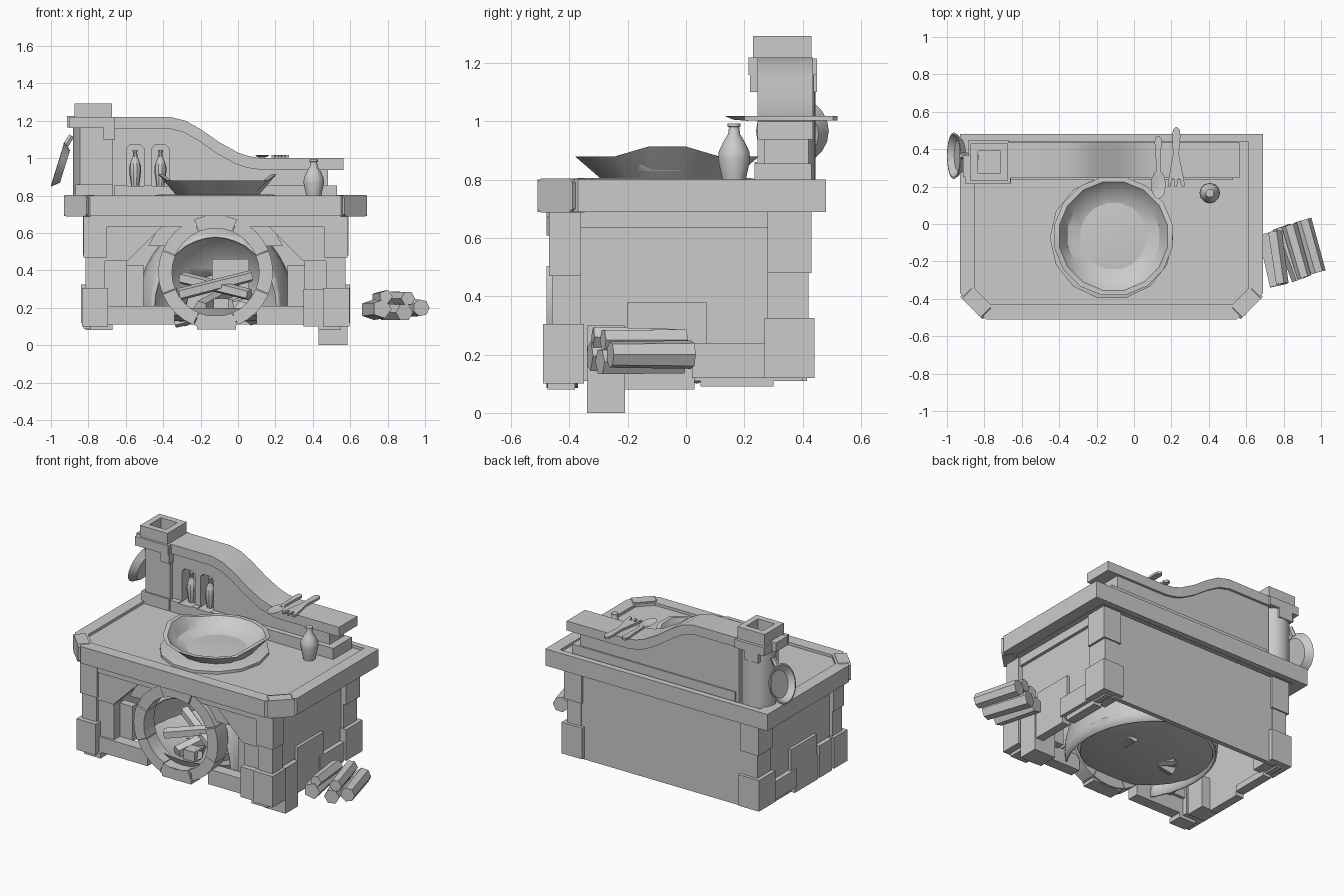
import bpy, bmesh, math
from mathutils import Matrix, Vector

if "Cube" in bpy.data.objects:
    bpy.data.objects.remove(bpy.data.objects["Cube"])

stone = bpy.data.materials.new("plain grey")
stone.use_nodes = True
GREY = (0.6, 0.6, 0.6, 1)
stone.diffuse_color = GREY
stone.node_tree.nodes["Principled BSDF"].inputs["Base Color"].default_value = GREY
parts = []
CX = -0.12  # middle of the stove body


def finish(name, bm, matrix=None):
    if matrix:
        bm.transform(matrix)
    bmesh.ops.recalc_face_normals(bm, faces=bm.faces)
    mesh = bpy.data.meshes.new(name)
    bm.to_mesh(mesh)
    bm.free()
    mesh.materials.append(stone)
    ob = bpy.data.objects.new(name, mesh)
    bpy.context.collection.objects.link(ob)
    parts.append(ob)
    return ob


def prism(name, pts, a, b, axis="y", matrix=None):
    """Extrude an outline from a to b along y (xz outline) or z (xy outline)."""
    bm = bmesh.new()
    put = (lambda p, t: (p[0], t, p[1])) if axis == "y" else (lambda p, t: (p[0], p[1], t))
    low = [bm.verts.new(put(p, a)) for p in pts]
    high = [bm.verts.new(put(p, b)) for p in pts]
    bm.faces.new(low)
    bm.faces.new(high)
    for i in range(len(pts)):
        j = (i + 1) % len(pts)
        bm.faces.new((low[i], low[j], high[j], high[i]))
    return finish(name, bm, matrix)


def box(name, x0, x1, y0, y1, z0, z1):
    return prism(name, [(x0, z0), (x1, z0), (x1, z1), (x0, z1)], y0, y1)


def pair(name, x0, x1, *rest):
    """A box on the left side and its mirror on the right side."""
    box("left_" + name, x0, x1, *rest)
    box("right_" + name, 2 * CX - x1, 2 * CX - x0, *rest)


def lathe(name, profile, matrix, sides=16):
    bm = bmesh.new()
    vs = [bm.verts.new((r, 0, z)) for r, z in profile]
    es = [bm.edges.new(e) for e in zip(vs, vs[1:])]
    bmesh.ops.spin(bm, geom=vs + es, axis=(0, 0, 1), cent=(0, 0, 0), angle=math.tau, steps=sides)
    bmesh.ops.remove_doubles(bm, verts=bm.verts, dist=0.0005)
    return finish(name, bm, matrix)


def along(p, q):
    d = Vector(q) - Vector(p)
    return Matrix.Translation(p) @ d.to_track_quat("Z", "Y").to_matrix().to_4x4(), d.length


def log(name, p, q, r, sides=6):
    m, length = along(p, q)
    lathe(name, [(0, 0), (r, 0), (r * 0.92, length), (0, length)], m, sides)


def at(x, y, z):
    return Matrix.Translation((x, y, z))


# Counter slab with raised rim and corner stones
def counter_edge(half, front, chamfer, rear):
    return [(CX - half, rear), (CX - half, front + chamfer), (CX - half + chamfer, front),
            (CX + half - chamfer, front), (CX + half, front + chamfer), (CX + half, rear)]


outer = counter_edge(.81, -.51, .14, .48)
inner = counter_edge(.73, -.43, .085, .48)
prism("counter_slab", counter_edge(.78, -.48, .13, .46), .695, .782, "z")
prism("counter_rim", outer + inner[::-1], .69, .8, "z")
box("counter_back_rim", CX - .73, CX + .73, .44, .48, .69, .8)
for side, s in (("right", -1), ("left", 1)):
    m = at(CX + s * .74, -.44, .745) @ Matrix.Rotation(s * math.pi / 4, 4, "Z")
    prism(side + "_corner_stone", [(-.085, -.045), (-.07, -.057), (.07, -.057), (.085, -.045),
                                   (.085, .045), (.07, .059), (-.07, .059), (-.085, .045)],
          -.014, .06, "y", m)

# Hollow body walls
box("back_wall", -.74, .5, .385, .415, .11, .69)
pair("side_wall", .52, .555, -.42, .4, .11, .69)
pair("side_beam", .5, .575, -.46, .28, .635, .69)
box("front_beam", -.82, .58, -.465, -.38, .635, .69)

# Corner columns of stacked stones
pair("front_column_top", .46, .585, -.47, -.36, .47, .69)
pair("front_column_middle", .47, .575, -.46, -.36, .3, .47)
pair("front_column_base", .455, .595, -.49, -.35, .1, .305)
pair("front_foot", .43, .55, -.475, -.38, .08, .11)
pair("back_column_top", .46, .59, .28, .43, .48, .69)
pair("back_column_middle", .47, .575, .28, .42, .32, .48)
pair("back_column_base", .45, .6, .27, .44, .12, .325)

# Bricks along the side walls
pair("upper_brick", .53, .575, -.2, .07, .24, .38)
pair("lower_brick", .53, .585, .02, .27, .12, .24)
pair("middle_brick", .52, .575, -.21, .03, .08, .24)
pair("footing_brick", .5, .56, .05, .3, .09, .13)
box("ground_block", .43, .585, -.34, -.21, 0, .3)
box("left_small_block", -.825, -.7, -.34, -.21, .09, .3)

# Front sill, window jambs and angled braces
pair("front_sill", .1, .47, -.455, -.38, .11, .21)
box("sill_block", .35, .47, -.475, -.38, .1, .3)
pair("window_jamb", .355, .47, -.44, -.36, .21, .46)
pair("inner_post", .265, .355, -.38, -.33, .2, .43)
for side, s in (("left", 1), ("right", -1)):
    prism(side + "_brace", [(CX + s * x, z) for x, z in
          [(.59, .64), (.28, .64), (.47, .45), (.59, .45)]], -.455, -.385)
    prism(side + "_spandrel", [(CX + s * x, z) for x, z in
          [(.3, .64), (.16, .64), (.27, .53), (.36, .53)]], -.44, -.385)

# Stone ring around the fire opening
RING = 8
for k in range(RING):
    gap = .008
    a0 = math.tau * (k + .5) / RING + gap
    angles = [a0 + (math.tau / RING - 2 * gap) * i / 4 for i in range(5)]
    outside = [(CX + .307 * math.cos(a), .39 + .305 * math.sin(a)) for a in angles]
    inside = [(CX + .233 * math.cos(a), .39 + .235 * math.sin(a)) for a in reversed(angles)]
    prism(f"ring_stone_{k + 1}", outside + inside, -.478 if k % 2 else -.47, -.37)
box("ring_foot", -.22, -.01, -.475, -.38, .085, .16)

# Thick fire chamber dome, open at the front, over a shallow round hearth
bm = bmesh.new()
bmesh.ops.create_uvsphere(bm, u_segments=32, v_segments=20, radius=1,
                          matrix=at(CX, -.08, .2) @ Matrix.Diagonal((.42, .5, .48, 1)))
for co, no in (((0, 0, .13), (0, 0, -1)), ((0, -.38, 0), (0, -1, 0)), ((0, .38, 0), (0, 1, 0))):
    bmesh.ops.bisect_plane(bm, geom=bm.verts[:] + bm.edges[:] + bm.faces[:],
                           plane_co=co, plane_no=no, clear_outer=True)
dome = finish("fire_dome", bm)
shell = dome.modifiers.new("shell", "SOLIDIFY")
shell.thickness = .012
lathe("hearth", [(0, .12), (.25, .13), (.4, .16), (.42, .2), (.39, .19), (.25, .16), (0, .15)],
      at(CX, -.03, 0) @ Matrix.Diagonal((1, .95, 1, 1)), 24)

# Firewood in the chamber
fire = [((-.32, -.3, .27), (.07, -.2, .37), .035), ((-.3, -.12, .36), (.06, -.32, .27), .035),
        ((-.2, -.35, .2), (-.02, .05, .3), .04), ((-.34, -.05, .13), (.1, -.1, .24), .04),
        ((-.05, -.35, .22), (-.28, .05, .13), .035), ((.02, -.3, .2), (.08, .1, .14), .04)]
for k, (p, q, r) in enumerate(fire):
    log(f"fire_log_{k + 1}", p, q, r, 5)
box("ember_block", -.13, -.05, -.38, -.3, .18, .25)
box("chamber_brick", -.14, .06, .1, .18, .3, .46)

# Back shelf: wall with two niches, base step and curved cap
top = [(-.68, 1.22), (-.36, 1.22), (-.28, 1.2), (-.2, 1.155), (-.1, 1.085), (0, 1.03), (.06, 1.01), (.13, 1.0)]
low = [(x - .01, z - .062) for x, z in top[1:]]
wall = prism("shelf_wall", [(-.68, .78), (.48, .78), (.48, .96)] + [(x, z - .03) for x, z in reversed(top)], .27, .42)
prism("shelf_cap", top + [(.565, 1.0), (.565, .938)] + low[::-1] + [(-.68, 1.158)], .245, .436)
base = box("shelf_base", -.66, .53, .235, .43, .775, .855)
NICHES = (-.55, -.415)
for k, x in enumerate(NICHES):
    arch = [(x - .047, .85), (x + .047, .85), (x + .047, 1.05), (x + .03, 1.07), (x - .03, 1.07), (x - .047, 1.05)]
    cutter = prism(f"niche_cutter_{k + 1}", arch, .2, .35)
    parts.remove(cutter)
    cutter.hide_render = True
    cutter.hide_viewport = True
    for target in (wall, base):
        mod = target.modifiers.new("niche", "BOOLEAN")
        mod.operation = "DIFFERENCE"
        mod.object = cutter
        mod.solver = "EXACT"

# Bottles
BOTTLE = [(0, 0), (.033, 0), (.037, .02), (.05, .08), (.048, .105), (.034, .135),
          (.019, .16), (.016, .182), (.02, .184), (.02, .193), (0, .193)]
lathe("counter_bottle", BOTTLE, at(.405, .165, .78) @ Matrix.Scale(1.1, 4), 12)
for k, x in enumerate(NICHES):
    lathe(f"niche_bottle_{k + 1}", BOTTLE, at(x, .305, .85) @ Matrix.Diagonal((.65, .65, 1, 1)), 10)

# Chimney: flat front, round back, stone collar and hollow square top
turns = [math.pi * i / 14 for i in range(15)]
back = [(-.775 + .107 * math.cos(a), .33 + .115 * math.sin(a)) for a in turns]
prism("chimney", back + [(-.845, .245), (-.668, .245)], .78, 1.17, "z")
box("chimney_foot", -.87, -.668, .235, .32, .78, .86)
box("collar_back", -.885, -.67, .33, .45, 1.16, 1.215)
box("collar_front", -.9, -.66, .215, .34, 1.16, 1.22)
box("collar_right_stone", -.72, -.658, .22, .31, 1.1, 1.2)
box("collar_left_stone", -.915, -.83, .25, .37, 1.165, 1.225)
box("collar_rear_stone", -.84, -.74, .38, .45, 1.1, 1.19)
for k in range(4):
    prism(f"chimney_top_{k + 1}", [(-.1, -.1), (.1, -.1), (.06, -.06), (-.06, -.06)], 1.2, 1.293, "z",
          at(-.775, .33, 0) @ Matrix.Rotation(k * math.pi / 2, 4, "Z"))

# Basin with two raised lips on a round plate
lathe("basin_plate", [(0, 0), (.33, 0), (.33, .02), (.3, .026), (0, .026)], at(CX, -.075, .78), 14)
basin = lathe("basin", [(0, 0), (.21, 0), (.322, .095), (.295, .095), (.25, .045), (.16, .014), (0, .006)],
              Matrix.Rotation(math.pi / 16, 4, "Z"), 16)
for v in basin.data.vertices:
    if v.co.z > .08 and abs(v.co.x) > .28:
        v.co.z += .034
basin.location = (-.11, -.065, .785)

# Spoon and fork lying on the shelf
lathe("spoon_bowl", [(0, -.008), (.025, -.004), (.04, .008), (.024, .003), (0, 0)],
      at(.13, .21, 1.01) @ Matrix.Diagonal((1, 1.9, 1, 1)), 12)
prism("spoon_handle", [(.12, .26), (.14, .26), (.145, .4), (.15, .45), (.135, .47), (.115, .465), (.11, .44), (.115, .38)],
      1.003, 1.018, "z")
prism("fork", [(.208, .37), (.205, .47), (.208, .505), (.225, .52), (.245, .505), (.248, .47), (.24, .37),
               (.265, .25), (.272, .2), (.255, .2), (.245, .24), (.234, .24), (.23, .2), (.218, .2),
               (.214, .24), (.203, .24), (.195, .2), (.18, .2), (.187, .25)], 1.003, 1.018, "z")

# Pan hanging on the chimney side
m, _ = along((-.925, .365, .955), (-1.88, .365, 1.25))
lathe("pan", [(0, 0), (.09, 0), (.125, .04), (.115, .042), (.085, .012), (0, .01)], m, 20)
log("pan_handle", (-.92, .365, 1.07), (-.89, .365, 1.12), .018)

# Firewood bundle beside the stove, its right end pushed back
for k, (x, z, r, skew) in enumerate([(.7, .19, .058, .01), (.8, .18, .052, -.01), (.9, .2, .05, 0),
                                     (.73, .25, .04, .02), (.83, .25, .042, 0)]):
    y = -.05 + .35 * (x - .7)
    log(f"bundle_log_{k + 1}", (x + skew, y, z), (x + .08 - skew, y - .28, z + skew / 2), r, 5 + k % 3)
log("bundle_twig", (.84, -.02, .27), (.88, -.1, .22), .02, 5)

# Smooth the round parts, keep edges sharp
for ob in bpy.context.selected_objects:
    ob.select_set(False)
for ob in parts:
    ob.select_set(True)
bpy.context.view_layer.objects.active = parts[0]
bpy.ops.object.shade_smooth_by_angle(angle=math.radians(32))
